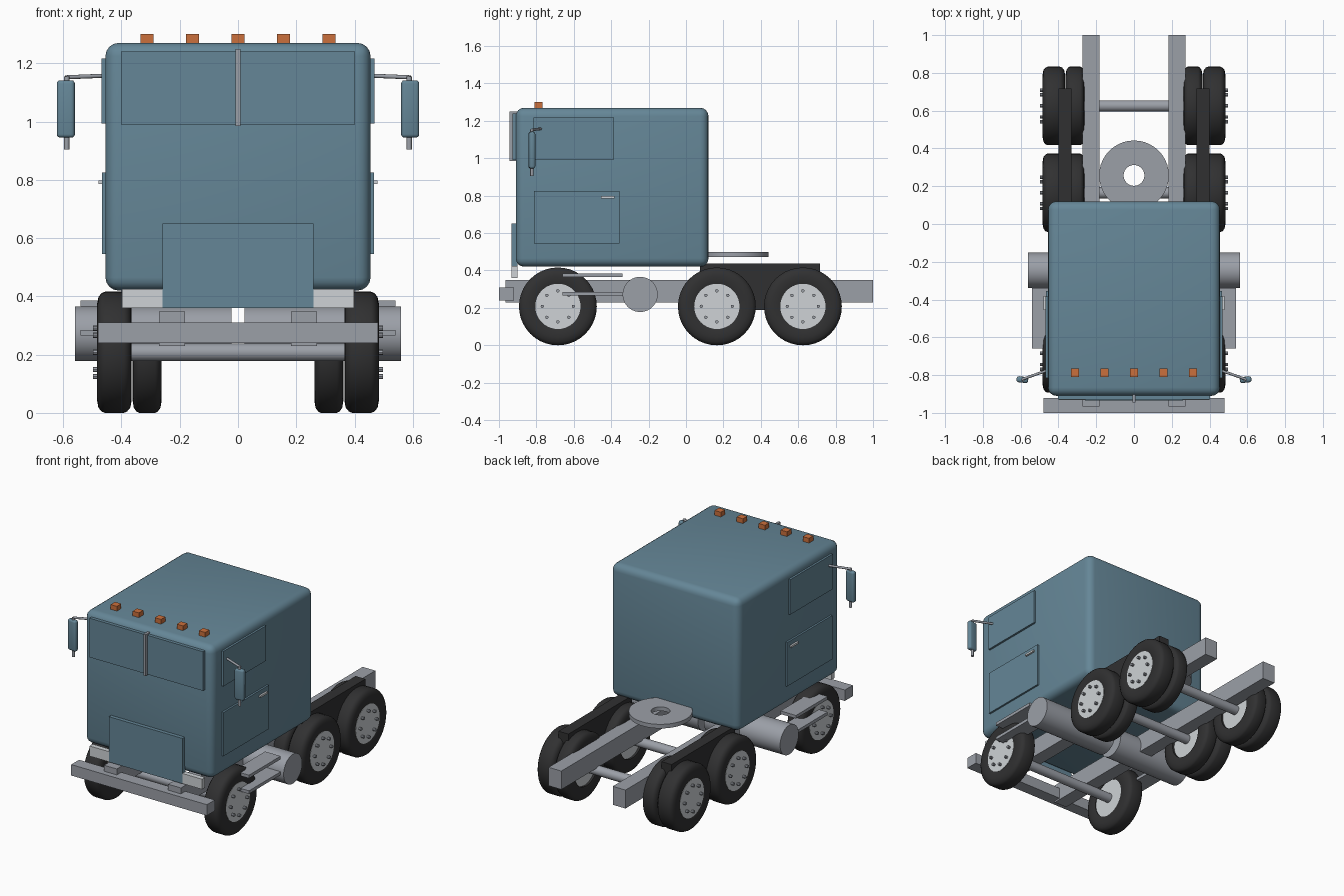
import bpy, bmesh, math
from mathutils import Vector, Matrix

if "Cube" in bpy.data.objects:
    bpy.data.objects.remove(bpy.data.objects["Cube"])


def material(name, rgb):
    m = bpy.data.materials.new(name)
    m.diffuse_color = (*rgb, 1)
    m.use_nodes = True
    m.node_tree.nodes["Principled BSDF"].inputs["Base Color"].default_value = m.diffuse_color
    return m


BLUE = material("slate blue paint", (0.13, 0.24, 0.31))
STEEL = material("grey steel", (0.33, 0.35, 0.39))
SILVER = material("light silver", (0.62, 0.65, 0.67))
RUBBER = material("black rubber", (0.03, 0.03, 0.031))
AMBER = material("amber lens", (0.60, 0.16, 0.045))


def finish(bm, name, mat, smooth=True, angle=40):
    bmesh.ops.recalc_face_normals(bm, faces=bm.faces)
    me = bpy.data.meshes.new(name)
    bm.to_mesh(me)
    bm.free()
    ob = bpy.data.objects.new(name, me)
    bpy.context.collection.objects.link(ob)
    me.materials.append(mat)
    if smooth:
        bpy.ops.object.select_all(action='DESELECT')
        ob.select_set(True)
        bpy.context.view_layer.objects.active = ob
        bpy.ops.object.shade_smooth_by_angle(angle=math.radians(angle))
    return ob


def box(name, x, y, z, mat, bevel=0, segments=3, yaw=0):
    """Box from (min, max) ranges, optionally rounded and turned about z."""
    bm = bmesh.new()
    size = [b - a for a, b in (x, y, z)]
    centre = [(a + b) / 2 for a, b in (x, y, z)]
    bmesh.ops.create_cube(bm, size=1)
    bmesh.ops.scale(bm, vec=size, verts=bm.verts)
    if bevel:
        bmesh.ops.bevel(bm, geom=bm.edges[:], offset=bevel, segments=segments,
                        profile=0.5, affect='EDGES')
    bmesh.ops.rotate(bm, matrix=Matrix.Rotation(yaw, 3, 'Z'), verts=bm.verts)
    bmesh.ops.translate(bm, vec=centre, verts=bm.verts)
    return finish(bm, name, mat, smooth=bevel > 0)


def rod(name, a, b, r, mat, sides=32):
    """Cylinder between two points."""
    a, b = Vector(a), Vector(b)
    bm = bmesh.new()
    turn = (b - a).to_track_quat('Z', 'Y').to_matrix().to_4x4()
    bmesh.ops.create_cone(bm, cap_ends=True, segments=sides, radius1=r, radius2=r,
                          depth=(b - a).length,
                          matrix=Matrix.Translation((a + b) / 2) @ turn)
    return finish(bm, name, mat)


def ring(name, profile, centre, axis, mat, sides=40):
    """Closed (radius, offset) profile revolved about the x or z axis."""
    bm = bmesh.new()
    loops = []
    for i in range(sides):
        t = 2 * math.pi * i / sides
        c, s = math.cos(t), math.sin(t)
        loops.append([bm.verts.new(Vector(centre) + Vector(
            (o, r * c, r * s) if axis == 'X' else (r * c, r * s, o)))
            for r, o in profile])
    n = len(profile)
    for i in range(sides):
        p, q = loops[i], loops[(i + 1) % sides]
        for j in range(n):
            k = (j + 1) % n
            bm.faces.new((p[j], p[k], q[k], q[j]))
    return finish(bm, name, mat, angle=35)


def tyre(name, x0, x1, y):
    w = (x1 - x0) / 2
    half = [(0.12, 0.90), (0.135, 0.97), (0.165, 1.0), (0.19, 0.92), (0.203, 0.74), (0.208, 0.55)]
    profile = [(r, -o * w) for r, o in half] + [(r, o * w) for r, o in reversed(half)]
    ring(name, profile, ((x0 + x1) / 2, y, 0.208), 'X', RUBBER)


def span(s, a, b):
    return tuple(sorted((s * a, s * b)))


# Cab shell and front panels
box("cab", (-0.455, 0.455), (-0.91, 0.12), (0.42, 1.27), BLUE, bevel=0.045, segments=4)
box("windshield", (-0.402, 0.402), (-0.928, -0.90), (0.99, 1.24), BLUE)
box("windshield_divider", (-0.008, 0.008), (-0.945, -0.90), (0.985, 1.25), STEEL)
box("grille_panel", (-0.26, 0.26), (-0.934, -0.90), (0.36, 0.65), BLUE)

# Roof marker lights
for i in range(5):
    x = (i - 2) * 0.156
    box("marker_light", (x - 0.022, x + 0.022), (-0.81, -0.766), (1.26, 1.30), AMBER)

# Chassis
box("bumper", (-0.48, 0.48), (-1.0, -0.92), (0.24, 0.31), STEEL)
ring("coupling_plate", [(0.055, 0.472), (0.185, 0.472), (0.185, 0.498), (0.055, 0.498)],
     (0, 0.257, 0), 'Z', STEEL)

for s in (-1, 1):
    box("frame_rail", span(s, 0.182, 0.272), (-0.965, 1.0), (0.23, 0.348), STEEL)
    box("headlight", span(s, 0.25, 0.398), (-0.932, -0.90), (0.36, 0.425), SILVER)
    rod("fuel_tank", (s * 0.022, -0.245, 0.272), (s * 0.56, -0.245, 0.272), 0.094, STEEL, 40)
    box("suspension_beam", span(s, 0.33, 0.40), (0.075, 0.717), (0.19, 0.437), RUBBER)
    for z in (0.275, 0.375):
        box("step", span(s, 0.43, 0.54), (-0.66, -0.34), (z - 0.01, z + 0.01), STEEL)

    # Door panels and handle
    box("side_window", span(s, 0.44, 0.468), (-0.815, -0.385), (0.993, 1.217), BLUE)
    box("door_panel", span(s, 0.44, 0.467), (-0.812, -0.355), (0.545, 0.825), BLUE)
    box("door_handle", span(s, 0.46, 0.479), (-0.455, -0.382), (0.785, 0.797), SILVER)

    # Mirror on its arm
    box("mirror", span(s, 0.56, 0.622), (-0.84, -0.808), (0.945, 1.142), BLUE,
        bevel=0.012, yaw=s * 0.12)
    rod("mirror_arm", (s * 0.45, -0.772, 1.158), (s * 0.592, -0.822, 1.152), 0.007, STEEL, 12)
    rod("mirror_post", (s * 0.588, -0.824, 0.905), (s * 0.588, -0.824, 1.155), 0.009, STEEL, 12)

    # Wheels: single in front, paired behind
    for y in (-0.685, 0.165, 0.625):
        tyre("outer_tyre", *span(s, 0.365, 0.484), y)
        rod("wheel_hub", (s * 0.375, y, 0.208), (s * 0.48, y, 0.208), 0.121, SILVER, 40)
        for i in range(8):
            t = math.pi * i / 4
            py, pz = y + 0.083 * math.cos(t), 0.208 + 0.083 * math.sin(t)
            rod("wheel_nut", (s * 0.47, py, pz), (s * 0.497, py, pz), 0.009, STEEL, 8)
        if y > 0:
            tyre("inner_tyre", *span(s, 0.262, 0.362), y)
            rod("inner_hub", (s * 0.28, y, 0.208), (s * 0.35, y, 0.208), 0.121, SILVER, 40)

# Axles
for y in (-0.685, 0.165, 0.625):
    rod("axle", (-0.40, y, 0.208), (0.40, y, 0.208), 0.03, STEEL, 24)
